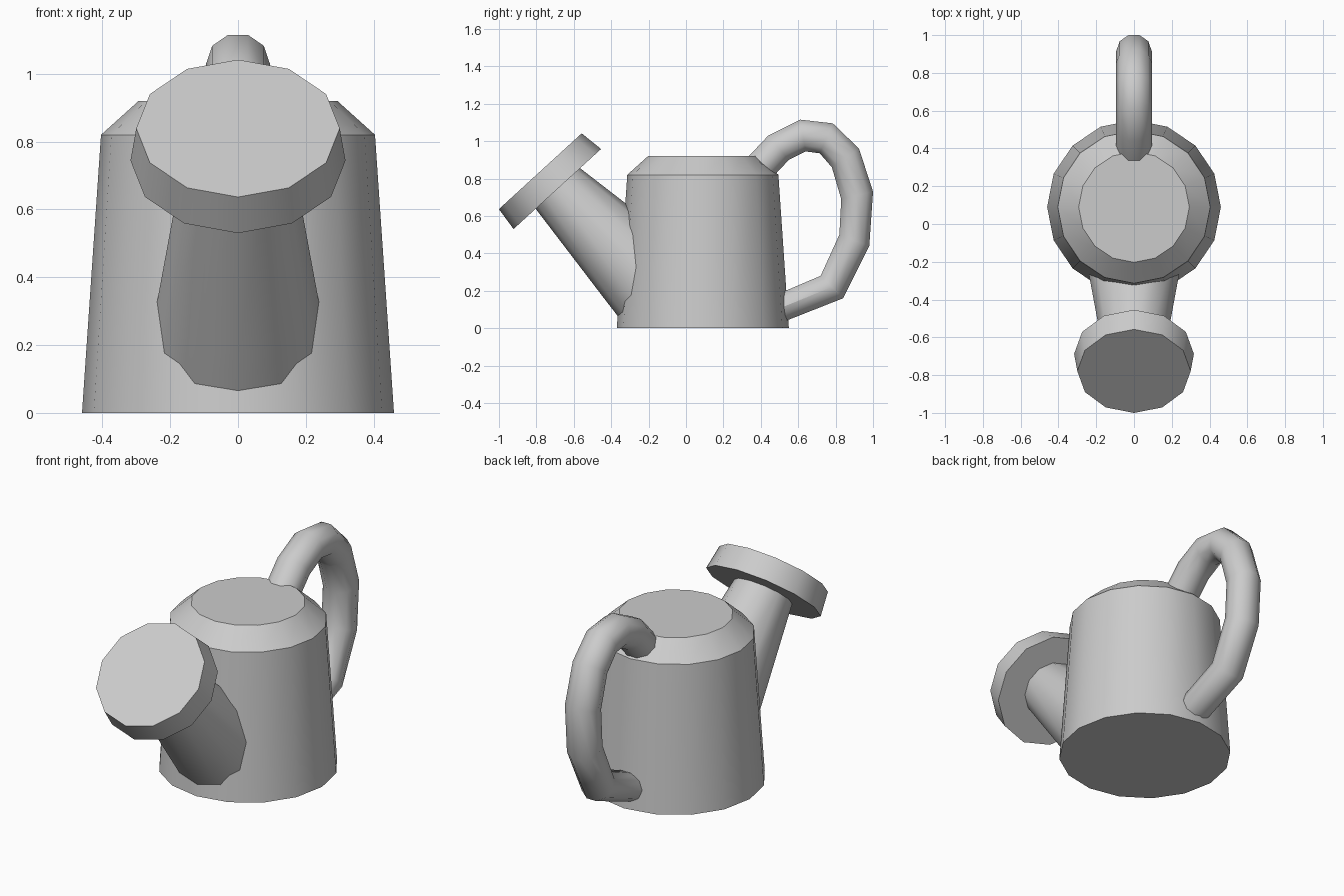
import bpy, math
from mathutils import Vector

if "Cube" in bpy.data.objects:
    bpy.data.objects.remove(bpy.data.objects["Cube"])


def loft(name, rings):
    """Skin a closed tube through rings given as (centre, u axis, v axis, sides)."""
    verts, faces = [], []
    n = rings[0][3]
    for c, u, v, _ in rings:
        for i in range(n):
            a = 2 * math.pi * i / n
            verts.append(c + u * math.cos(a) + v * math.sin(a))
    for k in range(len(rings) - 1):
        for i in range(n):
            j = (i + 1) % n
            faces.append((k * n + i, k * n + j, (k + 1) * n + j, (k + 1) * n + i))
    faces.append(tuple(reversed(range(n))))
    faces.append(tuple(range((len(rings) - 1) * n, len(rings) * n)))
    mesh = bpy.data.meshes.new(name)
    mesh.from_pydata(verts, [], faces)
    obj = bpy.data.objects.new(name, mesh)
    bpy.context.collection.objects.link(obj)
    bpy.ops.object.select_all(action='DESELECT')
    obj.select_set(True)
    bpy.context.view_layer.objects.active = obj
    bpy.ops.object.mode_set(mode='EDIT')
    bpy.ops.mesh.select_all(action='SELECT')
    bpy.ops.mesh.normals_make_consistent(inside=False)
    bpy.ops.object.mode_set(mode='OBJECT')
    bpy.ops.object.shade_smooth_by_angle(angle=math.radians(40))
    return obj


X = Vector((1, 0, 0))


def turned(name, sections, axis, sides):
    """Round part: sections are (y, z, radius) with rings square to the axis."""
    v = axis.normalized().cross(X)
    loft(name, [(Vector((0, y, z)), X * r, v * r, sides) for y, z, r in sections])


# Tapered body with sloping shoulder
turned("body", [(0.09, 0, 0.46), (0.09, 0.82, 0.404), (0.09, 0.92, 0.293)],
       Vector((0, 0, 1)), 16)

# Spout and sprinkler head
tilt = Vector((0, -0.675, 0.738))
turned("spout", [(-0.16, 0.22, 0.258), (-0.27, 0.33, 0.238), (-0.695, 0.757, 0.159)],
       tilt, 12)
turned("sprinkler_head", [(-0.688, 0.744, 0.317), (-0.779, 0.839, 0.30)], tilt, 12)

# Handle: outer and inner outline points (y, z) set each ring
outer = [(0.27, 0.85), (0.44, 1.03), (0.61, 1.115), (0.785, 1.095), (0.925, 0.96),
         (1.0, 0.73), (0.98, 0.44), (0.84, 0.16), (0.46, -0.01 + 0.02)]
inner = [(0.40, 0.74), (0.55, 0.90), (0.64, 0.945), (0.715, 0.935), (0.78, 0.86),
         (0.83, 0.69), (0.82, 0.50), (0.72, 0.28), (0.45, 0.165)]
rings = []
for (oy, oz), (iy, iz) in zip(outer, inner):
    o, i = Vector((0, oy, oz)), Vector((0, iy, iz))
    rings.append(((o + i) / 2, X * 0.094, (o - i) / (2 * math.cos(math.radians(18))), 10))
loft("handle", rings)
